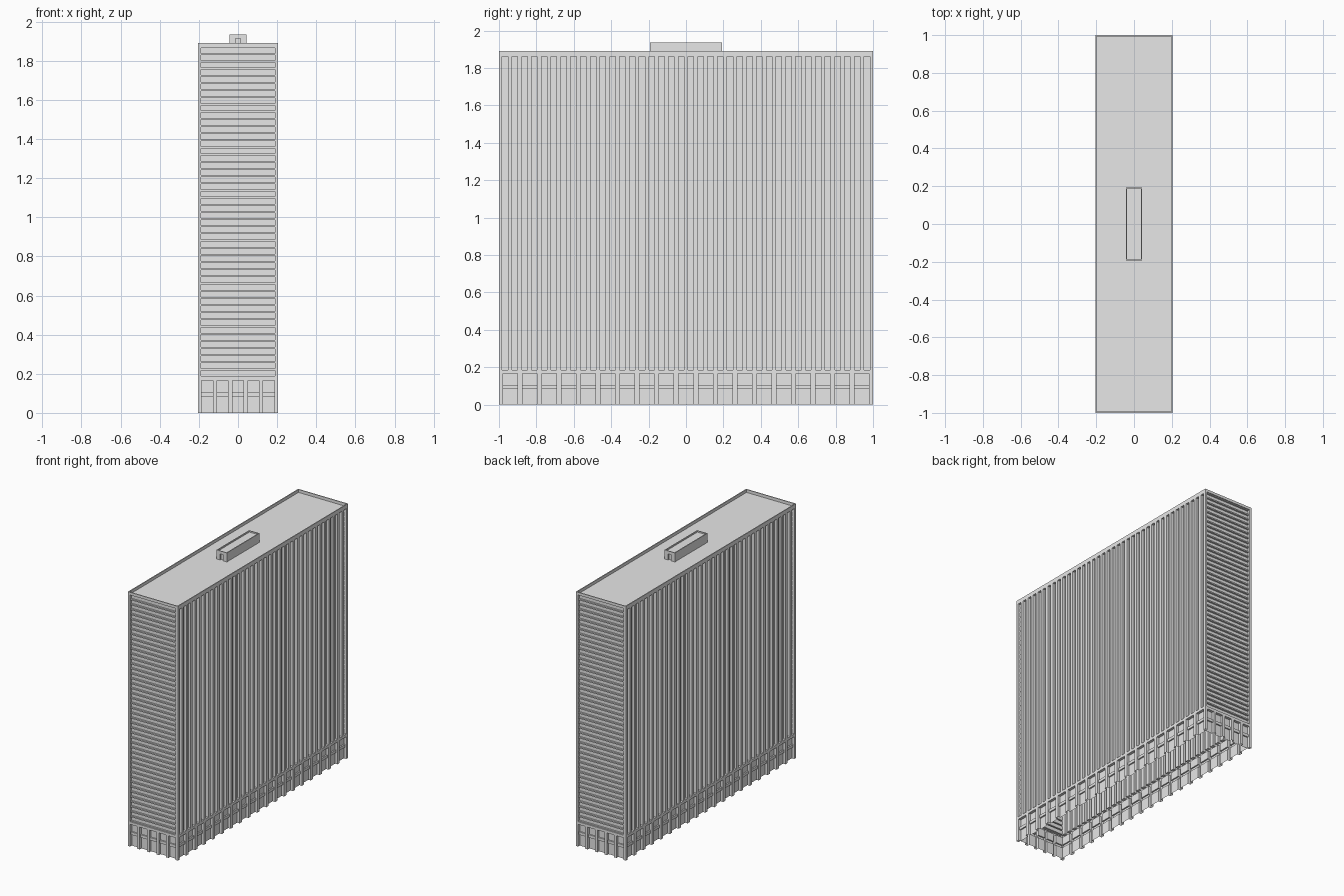
import bpy
import bmesh
from math import pi
from mathutils import Matrix, Vector

cube = bpy.data.objects.get("Cube")
if cube:
    bpy.data.objects.remove(cube, do_unlink=True)

GREY = (0.8, 0.8, 0.8, 1.0)
concrete = bpy.data.materials.new("concrete grey")
concrete.use_nodes = True
concrete.diffuse_color = GREY
concrete.node_tree.nodes["Principled BSDF"].inputs["Base Color"].default_value = GREY

HALF_X, HALF_Y = 0.205, 1.0
BASE_TOP, PARAPET_TOP, ROOF = 0.175, 1.89, 1.868


def relief(name, us, vs, depth, matrix):
    """Stepped sheet: each cell between cut lines us, vs is pushed in by depth(i, j)."""
    bm = bmesh.new()

    def quad(*points):
        bm.faces.new([bm.verts.new(matrix @ Vector((u, d, v))) for u, v, d in points])

    for i, (u0, u1) in enumerate(zip(us, us[1:])):
        for j, (v0, v1) in enumerate(zip(vs, vs[1:])):
            d = depth(i, j)
            quad((u0, v0, d), (u1, v0, d), (u1, v1, d), (u0, v1, d))
            # reveals between neighbouring cells
            if i + 2 < len(us) and depth(i + 1, j) != d:
                e = depth(i + 1, j)
                quad((u1, v0, d), (u1, v0, e), (u1, v1, e), (u1, v1, d))
            if j + 2 < len(vs) and depth(i, j + 1) != d:
                e = depth(i, j + 1)
                quad((u0, v1, d), (u1, v1, d), (u1, v1, e), (u0, v1, e))
    bmesh.ops.remove_doubles(bm, verts=bm.verts, dist=1e-5)
    mesh = bpy.data.meshes.new(name)
    bm.to_mesh(mesh)
    bm.free()
    mesh.materials.append(concrete)
    obj = bpy.data.objects.new(name, mesh)
    bpy.context.collection.objects.link(obj)
    return obj


def bays(count, pitch, width, half):
    """Cut lines for evenly spaced openings centred on a wall; odd cells are openings."""
    cuts = [-half]
    for k in range(count):
        c = (k - (count - 1) / 2) * pitch
        cuts += [c - width / 2, c + width / 2]
    return cuts + [half]


def wall_frame(angle, distance):
    return Matrix.Rotation(angle, 4, "Z") @ Matrix.Translation((0, -distance, 0))


def top_frame(z):
    return Matrix.Translation((0, 0, z)) @ Matrix.Rotation(pi / 2, 4, "X").inverted()


# Ground-floor bays: recessed panels crossed by a shallow transom
def base_depth(i, j):
    return (0.02, 0.01, 0.02, 0)[j] if i % 2 else 0


base_rows = [0, 0.085, 0.106, 0.165, BASE_TOP]

# Long walls: tall narrow vertical slots
for side, angle in (("right", -pi / 2), ("left", pi / 2)):
    frame = wall_frame(angle, HALF_X)
    relief(side + "_base", bays(19, 0.1045, 0.078, HALF_Y), base_rows, base_depth, frame)
    relief(side + "_wall", bays(38, 0.0523, 0.03, HALF_Y),
           [BASE_TOP, 0.185, 1.86, PARAPET_TOP],
           lambda i, j: 0.02 if i % 2 and j == 1 else 0, frame)

# End walls: framed panel of horizontal slats
SLATS, PANEL_BOTTOM, PANEL_TOP = 46, 0.185, 1.87
pitch = (PANEL_TOP - PANEL_BOTTOM) / SLATS
slat_rows = [BASE_TOP, PANEL_BOTTOM]
for k in range(SLATS):
    z = PANEL_BOTTOM + k * pitch
    slat_rows += [z + 0.0045, z + pitch - 0.0045]
slat_rows += [PANEL_TOP, PARAPET_TOP]


def slat_depth(i, j):
    if i != 1 or j in (0, len(slat_rows) - 2):
        return 0
    return 0.007 if j % 2 else 0.02


for side, angle in (("front", 0), ("back", pi)):
    frame = wall_frame(angle, HALF_Y)
    relief(side + "_base", bays(5, 0.079, 0.058, HALF_X), base_rows, base_depth, frame)
    relief(side + "_wall", [-HALF_X, -0.188, 0.188, HALF_X], slat_rows, slat_depth, frame)


# Flat roofs sunk behind thin parapets
def sunk_top(name, half_x, half_y, rim, z, drop):
    matrix = Matrix(((1, 0, 0, 0), (0, 0, 1, 0), (0, -1, 0, z), (0, 0, 0, 1)))
    relief(name, [-half_x, rim - half_x, half_x - rim, half_x],
           [-half_y, rim - half_y, half_y - rim, half_y],
           lambda i, j: drop if i == j == 1 else 0, matrix)


sunk_top("roof", HALF_X, HALF_Y, 0.007, PARAPET_TOP, PARAPET_TOP - ROOF)

# Rooftop plant house with a door at each end
HOUSE_X, HOUSE_Y, HOUSE_TOP = 0.043, 0.192, 1.935
for side, angle in (("front", 0), ("back", pi)):
    relief("plant_house_" + side, [-HOUSE_X, -0.012, 0.012, HOUSE_X],
           [ROOF, 1.914, HOUSE_TOP],
           lambda i, j: 0.012 if i == 1 and j == 0 else 0, wall_frame(angle, HOUSE_Y))
for side, angle in (("right", -pi / 2), ("left", pi / 2)):
    relief("plant_house_" + side, [-HOUSE_Y, HOUSE_Y], [ROOF, HOUSE_TOP],
           lambda i, j: 0, wall_frame(angle, HOUSE_X))
sunk_top("plant_house_roof", HOUSE_X, HOUSE_Y, 0.007, HOUSE_TOP, 0.01)
